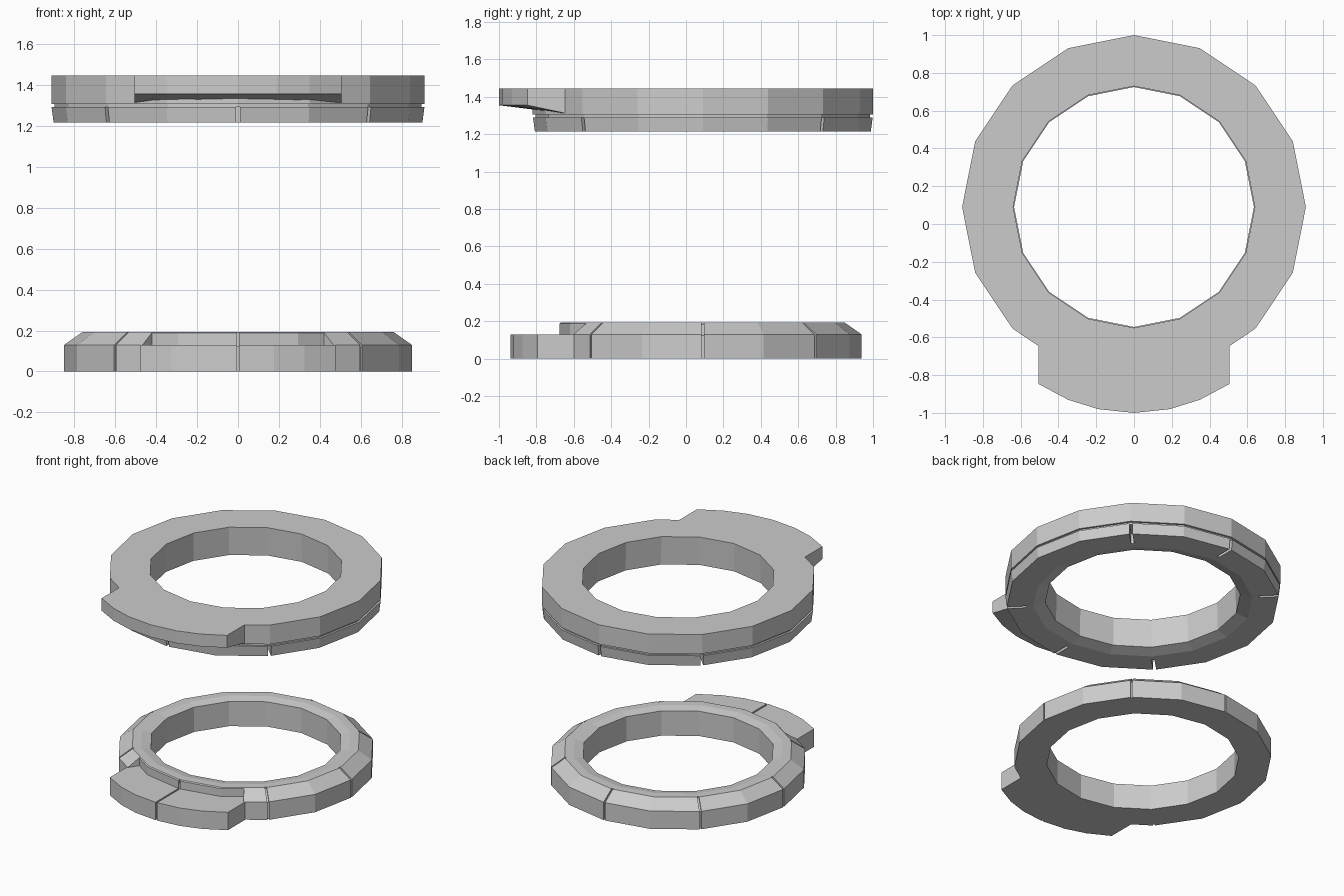
import bpy, bmesh
from math import sin, cos, pi, radians, sqrt
from mathutils import Matrix

if "Cube" in bpy.data.objects:
    bpy.data.objects.remove(bpy.data.objects["Cube"])

N = 16          # sides of both rings
CY = 0.09       # ring centre in y


def make(name, verts, faces):
    me = bpy.data.meshes.new(name)
    me.from_pydata(verts, [], faces)
    bm = bmesh.new()
    bm.from_mesh(me)
    bmesh.ops.recalc_face_normals(bm, faces=bm.faces)
    bm.to_mesh(me)
    bm.free()
    ob = bpy.data.objects.new(name, me)
    bpy.context.collection.objects.link(ob)
    return ob


def ring(name, profile):
    """Revolve a closed (radius, z) profile into a 16-sided ring."""
    k = len(profile)
    verts = [(r * cos(2 * pi * i / N), CY + r * sin(2 * pi * i / N), z)
             for i in range(N) for r, z in profile]
    faces = [(i * k + j, i * k + (j + 1) % k,
              (i + 1) % N * k + (j + 1) % k, (i + 1) % N * k + j)
             for i in range(N) for j in range(k)]
    return make(name, verts, faces)


def prism(name, lower, upper):
    """Solid between two matching point loops."""
    k = len(lower)
    faces = [tuple(range(k)), tuple(range(k, 2 * k))]
    faces += [(i, (i + 1) % k, k + (i + 1) % k, k + i) for i in range(k)]
    return make(name, lower + upper, faces)


def radial_cutter(profile, degrees, width):
    """Thin slab with a (radius, z) outline, pointing outwards at an angle."""
    h = width / 2
    ob = prism("cutter", [(r, -h, z) for r, z in profile],
               [(r, h, z) for r, z in profile])
    ob.data.transform(Matrix.Translation((0, CY, 0)) @ Matrix.Rotation(radians(degrees), 4, 'Z'))
    return ob


def boolean(ob, other, op):
    mod = ob.modifiers.new("bool", 'BOOLEAN')
    mod.operation, mod.solver, mod.object = op, 'EXACT', other
    dg = bpy.context.evaluated_depsgraph_get()
    me = bpy.data.meshes.new_from_object(ob.evaluated_get(dg))
    ob.modifiers.clear()
    ob.data = me
    bpy.data.objects.remove(other)


def tab(half, radius, y_in, z_top, z_out, z_in):
    """Front tab with a faceted arc edge and an underside sloping inwards."""
    xs = [-half, -radius * sin(pi / 8), -radius * sin(pi / 15), 0]
    xs += [-x for x in xs[-2::-1]]
    arc = [(x, -CY - sqrt(radius ** 2 - x * x)) for x in xs]
    inner = [(x, y_in) for x in reversed(xs)]
    low = [(x, y, z_out) for x, y in arc] + [(x, y, z_in) for x, y in inner]
    top = [(x, y, z_top) for x, y in arc + inner]
    # underside built as strips so every facet stays flat
    k, m = len(low), len(xs)
    faces = [(i, i + 1, k - 2 - i, k - 1 - i) for i in range(m - 1)]
    faces += [tuple(range(k, 2 * k))]
    faces += [(i, (i + 1) % k, k + (i + 1) % k, k + i) for i in range(k)]
    return make("tab", low + top, faces)


# upper ring: thick band, thin groove, tapered skirt, conical inner recess
upper = ring("upper_ring", [(0.64, 1.445), (0.91, 1.445), (0.91, 1.305), (0.895, 1.305),
                            (0.895, 1.29), (0.91, 1.29), (0.90, 1.215), (0.725, 1.215),
                            (0.645, 1.24)])
boolean(upper, tab(0.505, 0.91, -0.62, 1.445, 1.355, 1.307), 'UNION')

# slots in the skirt
slot = [(0.77, 1.1), (1.0, 1.1), (1.0, 1.29), (0.77, 1.29)]
for a in (45, 90, 135, 225, 270, 315):
    boolean(upper, radial_cutter(slot, a, 0.02), 'DIFFERENCE')

# lower ring: chamfered outside, slightly dished inner lip
lower = ring("lower_ring", [(0.635, 0), (0.85, 0), (0.85, 0.13), (0.76, 0.193),
                            (0.70, 0.193), (0.635, 0.18)])

# step cut through the chamfer above the tab
arc = [-124, -112.5, -90, -67.5, -56]
pts = [((0.752 if abs(a + 90) > 30 else 0.768), a) for a in arc]
pts += [(1.2, a) for a in reversed(arc)]
xy = [(r * cos(radians(a)), CY + r * sin(radians(a))) for r, a in pts]
boolean(lower, prism("cutter", [(x, y, 0.13) for x, y in xy],
                     [(x, y, 0.3) for x, y in xy]), 'DIFFERENCE')
boolean(lower, tab(0.475, 0.85, -0.60, 0.13, 0, 0), 'UNION')

# shallow grooves following the outside profile
groove = [(0.838, -0.1), (0.838, 0.123), (0.75, 0.184), (0.75, 0.3), (1.2, 0.3), (1.2, -0.1)]
front = [(1.02, -0.1), (1.02, 0.122), (0.76, 0.122), (0.755, 0.184), (0.755, 0.3),
         (1.2, 0.3), (1.2, -0.1)]
for a in range(0, 360, 45):
    boolean(lower, radial_cutter(front if a == 270 else groove, a, 0.012), 'DIFFERENCE')
